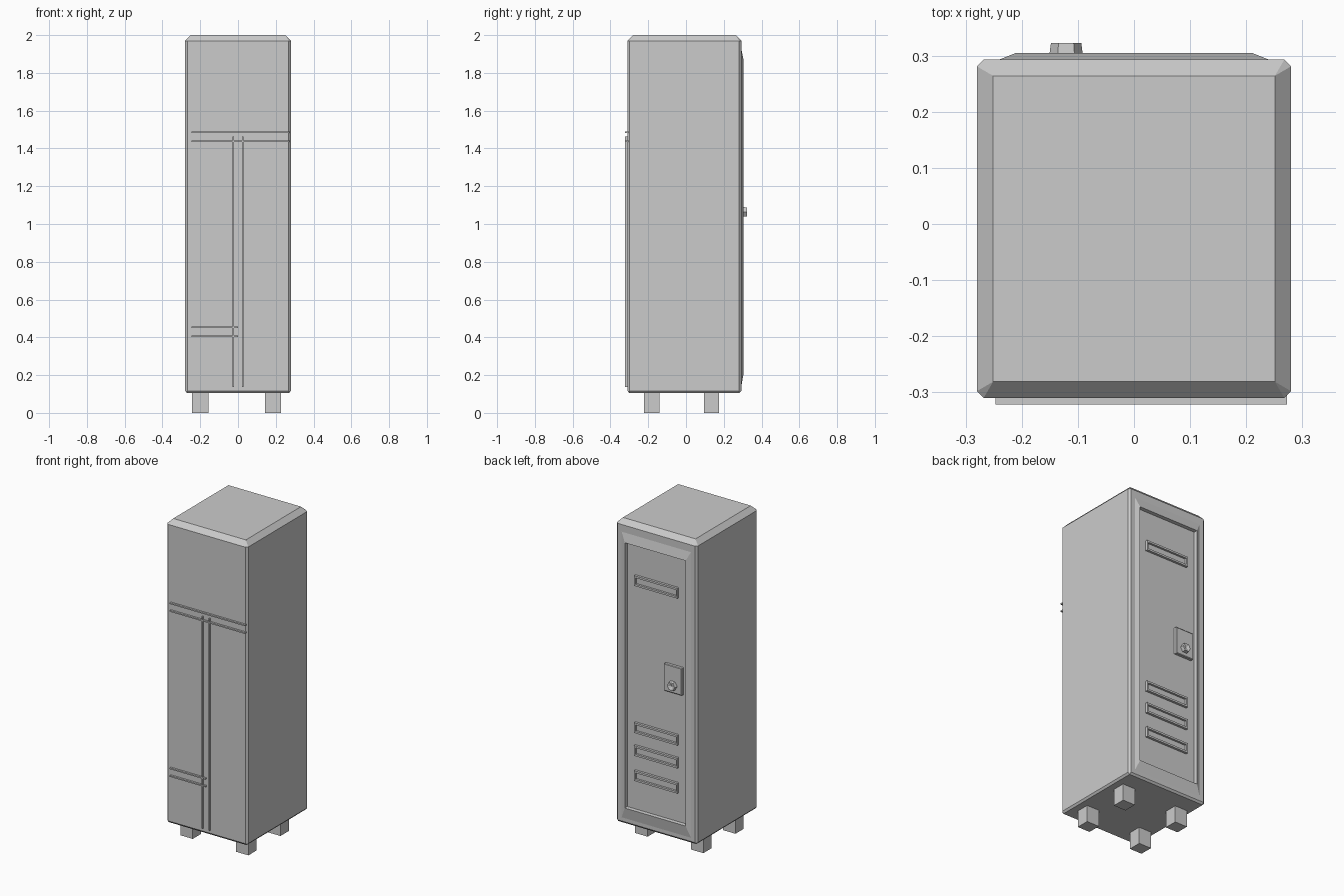
import bpy, bmesh
from mathutils import Matrix, Vector

cube = bpy.data.objects.get("Cube")
if cube:
    bpy.data.objects.remove(cube, do_unlink=True)

grey = bpy.data.materials.new("locker_grey")
grey.use_nodes = True
colour = (0.6, 0.6, 0.6, 1)
grey.diffuse_color = colour
grey.node_tree.nodes["Principled BSDF"].inputs["Base Color"].default_value = colour


def finish(name, bm):
    bmesh.ops.recalc_face_normals(bm, faces=bm.faces)
    mesh = bpy.data.meshes.new(name)
    bm.to_mesh(mesh)
    bm.free()
    mesh.materials.append(grey)
    obj = bpy.data.objects.new(name, mesh)
    bpy.context.collection.objects.link(obj)
    return obj


def add_box(bm, x0, x1, y0, y1, z0, z1):
    size = Vector((x1 - x0, y1 - y0, z1 - z0))
    mid = Vector((x0 + x1, y0 + y1, z0 + z1)) / 2
    matrix = Matrix.Translation(mid) @ Matrix.Diagonal((*size, 1))
    bmesh.ops.create_cube(bm, size=1, matrix=matrix)


def back_face(bm):
    bm.normal_update()
    return max((f for f in bm.faces if f.normal.y > 0.99),
               key=lambda f: f.calc_center_median().y * 10 + f.calc_area())


def step(bm, face, x0, x1, z0, z1, y):
    """Inset a rear-facing rectangle and snap it to the given bounds."""
    mid = face.calc_center_median()
    bmesh.ops.inset_individual(bm, faces=[face], thickness=0.002)
    for v in face.verts:
        v.co = (x1 if v.co.x > mid.x else x0, y, z1 if v.co.z > mid.z else z0)


# Cabinet: stacked chamfered outlines, with the door stepped into the back
def outline(inset, corner):
    x, y0, y1 = 0.28 - inset, -0.31 + inset, 0.293 - inset
    c = corner
    return [(-x + c, y0), (x - c, y0), (x, y0 + c), (x, y1 - c),
            (x - c, y1), (-x + c, y1), (-x, y1 - c), (-x, y0 + c)]


bm = bmesh.new()
rings = []
for z, inset, corner in ((0.105, 0.01, 0), (0.117, 0, 0.012),
                         (1.97, 0, 0.012), (2.0, 0.029, 0)):
    rings.append([bm.verts.new((x, y, z)) for x, y in outline(inset, corner)])
for a, b in zip(rings, rings[1:]):
    for i in range(8):
        j = (i + 1) % 8
        bm.faces.new((a[i], a[j], b[j], b[i]))
bm.faces.new(rings[0][::-1])
bm.faces.new(rings[-1])
bmesh.ops.remove_doubles(bm, verts=bm.verts, dist=0.0001)
bmesh.ops.recalc_face_normals(bm, faces=bm.faces)
door = back_face(bm)
step(bm, door, -0.24, 0.24, 0.14, 1.925, 0.293)
step(bm, door, -0.21, 0.21, 0.21, 1.868, 0.305)
step(bm, door, -0.208, 0.208, 0.212, 1.866, 0.283)
finish("cabinet", bm)

# Vents: raised rims with a sunken slot
for i, top in enumerate((1.676, 0.757, 0.614, 0.457)):
    bm = bmesh.new()
    add_box(bm, -0.148, 0.152, 0.275, 0.298, top - 0.064, top)
    slot = back_face(bm)
    step(bm, slot, -0.138, 0.142, top - 0.052, top - 0.012, 0.298)
    step(bm, slot, -0.138, 0.142, top - 0.052, top - 0.012, 0.285)
    finish(f"vent_{i + 1}", bm)

# Lock plate
bm = bmesh.new()
add_box(bm, -0.182, -0.06, 0.275, 0.299, 1.015, 1.185)
step(bm, back_face(bm), -0.178, -0.064, 1.019, 1.181, 0.302)
finish("lock_plate", bm)

# Six-sided knob with a dished face
bm = bmesh.new()
turn = Matrix.Translation((-0.121, 0.3115, 1.064)) @ Matrix.Rotation(-1.570796, 4, "X")
bmesh.ops.create_cone(bm, cap_ends=True, segments=6, radius1=0.03,
                      radius2=0.027, depth=0.023, matrix=turn @ Matrix.Rotation(0.523599, 4, "Z"))
xs = max(v.co.x for v in bm.verts) + 0.121
if xs < 0.029:  # keep the corners pointing sideways
    bmesh.ops.rotate(bm, verts=bm.verts, cent=(-0.121, 0.3115, 1.064),
                     matrix=Matrix.Rotation(0.523599, 3, "Y"))
cap = back_face(bm)
bmesh.ops.inset_individual(bm, faces=[cap], thickness=0.007)
centre = bmesh.ops.poke(bm, faces=[cap])["verts"][0]
centre.co.y -= 0.008
finish("knob", bm)

# Paired ribs on the front panel
half, w = 0.024, 0.004


def rib_pair(name, start, end, centre, upright=False):
    bm = bmesh.new()
    for c in (centre - half, centre + half):
        if upright:
            add_box(bm, c - w, c + w, -0.322, -0.305, start, end)
        else:
            add_box(bm, start, end, -0.322, -0.305, c - w, c + w)
    finish(name, bm)


rib_pair("upper_ribs", -0.247, 0.273, 1.462)
rib_pair("lower_ribs", -0.247, 0.0, 0.43)
rib_pair("upright_ribs", 0.137, 1.462, 0.0, upright=True)

# Feet
for side, x in (("right", -0.2), ("left", 0.185)):
    for end, y in (("front", -0.182), ("back", 0.135)):
        bm = bmesh.new()
        add_box(bm, x - 0.043, x + 0.043, y - 0.041, y + 0.041, 0, 0.11)
        finish(f"{end}_{side}_foot", bm)
